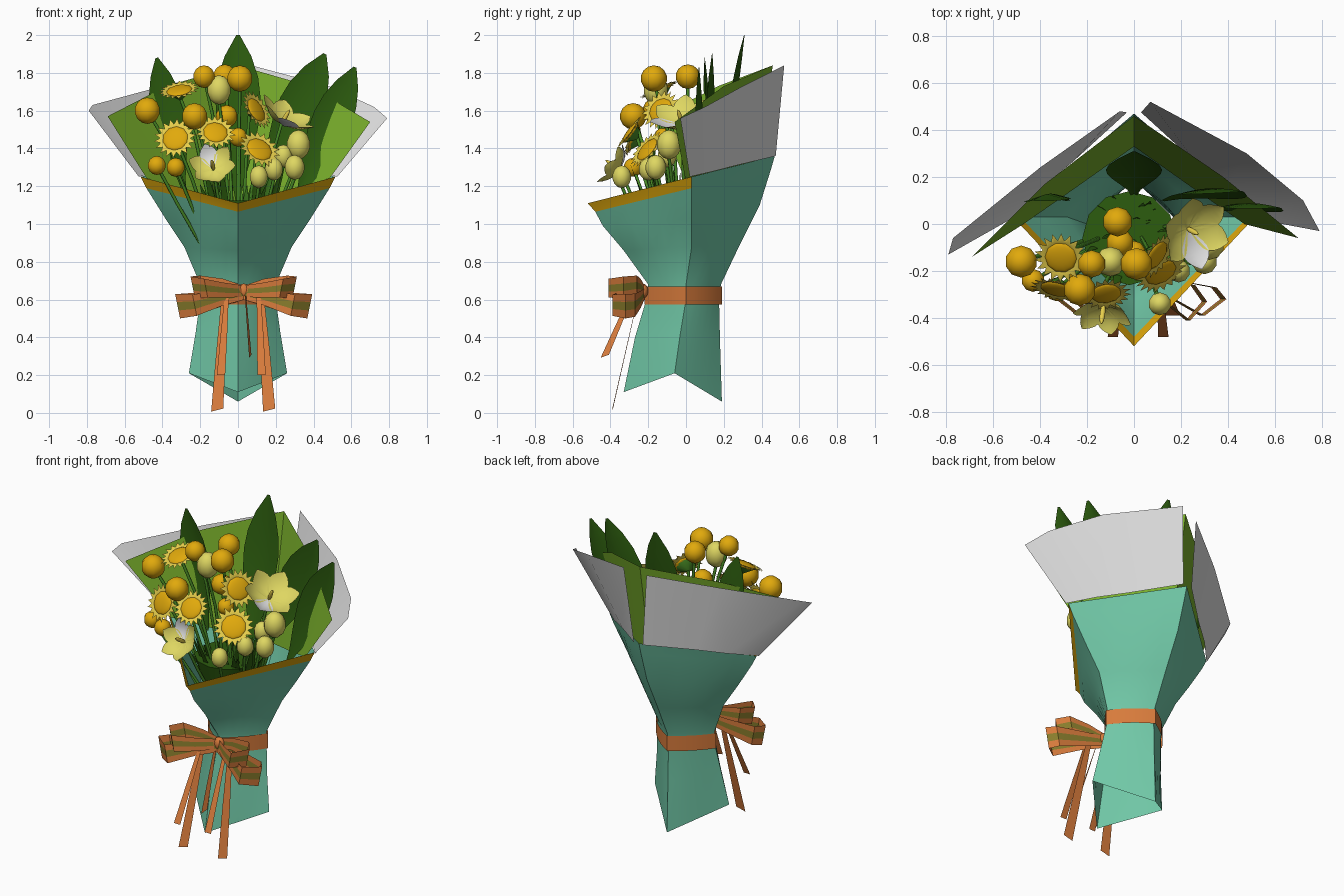
import bpy, bmesh, math, random
from mathutils import Vector as V

random.seed(4)
cube = bpy.data.objects.get("Cube")
if cube:
    bpy.data.objects.remove(cube, do_unlink=True)


def material(name, r, g, b):
    m = bpy.data.materials.new(name)
    lin = [(c / 255) ** 2.2 for c in (r, g, b)] + [1]
    m.diffuse_color = lin
    m.use_nodes = True
    m.node_tree.nodes["Principled BSDF"].inputs["Base Color"].default_value = lin
    return m


TEAL = material("teal paper", 112, 198, 165)
WHITE = material("white paper", 225, 225, 225)
LIME = material("lime paper", 122, 176, 48)
LEAF = material("dark leaf", 48, 92, 22)
GOLD = material("gold", 224, 168, 20)
PALE = material("pale yellow", 222, 214, 98)
PETAL = material("petal yellow", 240, 214, 80)
ORANGE = material("orange ribbon", 214, 122, 62)
OLIVE = material("olive stripe", 136, 124, 48)
STEM = material("stem green", 74, 138, 42)


def finish(name, mesh, mats, angle=40):
    for m in mats:
        mesh.materials.append(m)
    for p in mesh.polygons:
        p.use_smooth = True
    mesh.set_sharp_from_angle(angle=math.radians(angle))
    ob = bpy.data.objects.new(name, mesh)
    bpy.context.collection.objects.link(ob)
    return ob


def loft(name, rows, mats, closed=False, rule=None):
    """Skin a grid of points; rule(row, column) picks the material slot."""
    n = len(rows[0])
    cols = n if closed else n - 1
    faces, slots = [], []
    for i in range(len(rows) - 1):
        for j in range(cols):
            k = (j + 1) % n
            faces.append((i * n + j, i * n + k, (i + 1) * n + k, (i + 1) * n + j))
            slots.append(rule(i, j) if rule else 0)
    mesh = bpy.data.meshes.new(name)
    mesh.from_pydata([tuple(p) for r in rows for p in r], [], faces)
    mesh.polygons.foreach_set("material_index", slots)
    return finish(name, mesh, mats)


def ring(front, side, back, bulge, grow=0.0, n=6):
    """Four-cornered paper section with softly bowed sides."""
    x, y, z = side
    corners = [V((0, front[0] - grow, front[1])), V((x + grow, y, z)),
               V((0, back[0] + grow, back[1])), V((-x - grow, y, z))]
    pts = []
    for i, a in enumerate(corners):
        b = corners[(i + 1) % 4]
        out = V((b.y - a.y, a.x - b.x, 0)).normalized()
        for k in range(n):
            t = k / n
            pts.append(a.lerp(b, t) + out * bulge * 4 * t * (1 - t))
    return pts


# Wrapping paper with a gold trim on the two front faces
paper = [((-.33, .11), (.26, -.06, .21), (.19, .06), 0),
         ((-.27, .4), (.225, -.03, .42), (.18, .38), .01),
         ((-.21, .6), (.2, 0, .6), (.175, .6), .015),
         ((-.2, .68), (.2, 0, .68), (.185, .68), .015),
         ((-.33, .86), (.285, .03, .88), (.28, .88), .02),
         ((-.44, .99), (.385, .03, 1.03), (.39, 1.1), .015),
         ((-.48, 1.065), (.485, .03, 1.19), (.45, 1.29), 0),
         ((-.52, 1.11), (.515, .03, 1.25), (.47, 1.36), 0)]
loft("paper_wrap", [ring(*lv) for lv in paper], [TEAL, GOLD], True,
     lambda i, j: int(i == 6 and (j < 6 or j >= 18)))

# Ribbon band round the waist
loft("ribbon_band", [ring((-.21, z), (.2, 0, z), (.18, z), .015, .01)
                     for z in (.575, .67)], [ORANGE], True)

# Outer white sheets and inner lime sheet
loft("white_sheet_right",
     [[(.525, .02, 1.25), (.4, .15, 1.28), (.26, .265, 1.31), (.03, .475, 1.36)],
      [(.79, -.03, 1.56), (.72, .1, 1.62), (.48, .3, 1.73), (.07, .52, 1.84)]], [WHITE])
loft("white_sheet_left",
     [[(-.525, .02, 1.25), (-.4, .15, 1.28), (-.26, .265, 1.31), (-.03, .475, 1.36)],
      [(-.79, -.13, 1.6), (-.77, -.06, 1.63), (-.4, .24, 1.73), (-.06, .48, 1.81)]], [WHITE])
loft("lime_sheet",
     [[(-.47, 0, 1.22), (-.24, .16, 1.14), (0, .33, 1.06), (.24, .16, 1.14), (.47, 0, 1.22)],
      [(-.69, -.14, 1.57), (-.38, .17, 1.73), (0, .46, 1.84), (.38, .2, 1.73), (.7, -.06, 1.54)]],
     [LIME])


# Leaves and petals share one cupped blade
def blade(name, base, tip, width, normal, mat, cup=.25, bend=.0, peak=1.0):
    base, tip, normal = V(base), V(tip), V(normal).normalized()
    side = (tip - base).cross(normal).normalized()
    rows = []
    for i in range(9):
        t = i / 8
        w = width / 2 * max(.04, math.sin(math.pi * t ** peak)) ** .8
        c = base.lerp(tip, t) + normal * bend * math.sin(math.pi * t)
        rows.append([c - side * w + normal * cup * w, c, c + side * w + normal * cup * w])
    return loft(name, rows, [mat])


for base, tip, width in [((0, .12, 1.1), (0, .31, 2), .24),
                         ((-.28, .1, 1.15), (-.43, .1, 1.88), .18),
                         ((.12, .1, 1.15), (.46, .14, 1.9), .24),
                         ((.3, .05, 1.1), (.62, .07, 1.83), .21)]:
    blade("tall_leaf", base, tip, width, (0, -1, .2), LEAF, .3, -.03, 1.4)


def solid(name, build, mat, loc, scale=(1, 1, 1), normal=(0, 0, 1)):
    bm = bmesh.new()
    build(bm)
    mesh = bpy.data.meshes.new(name)
    bm.to_mesh(mesh)
    bm.free()
    ob = finish(name, mesh, [mat], 60)
    ob.location, ob.scale = loc, scale
    ob.rotation_euler = V(normal).to_track_quat("Z", "Y").to_euler()
    return ob


def ball(bm):
    bmesh.ops.create_uvsphere(bm, u_segments=10, v_segments=7, radius=1)


def cone(r1, r2, depth, n=12):
    return lambda bm: bmesh.ops.create_cone(bm, cap_ends=True, segments=n,
                                            radius1=r1, radius2=r2, depth=depth)


heads = []

# Gold ball flowers
for x, y, z, r in [(-.48, -.16, 1.6, .07), (-.18, -.17, 1.78, .06), (.01, -.17, 1.77, .07),
                   (-.07, .01, 1.78, .065), (-.23, -.28, 1.57, .07), (-.06, -.08, 1.57, .06),
                   (0, -.12, 1.46, .05), (-.43, -.24, 1.31, .05), (-.33, -.28, 1.3, .05)]:
    solid("gold_ball", ball, GOLD, (x, y, z), (r, r, r))
    heads.append((x, y, z))

# Pale buds
for x, y, z, r in [(-.1, -.16, 1.71, .065), (.11, -.34, 1.25, .05), (.19, -.2, 1.29, .05),
                   (.3, -.16, 1.3, .055), (.32, -.09, 1.42, .065), (.24, -.1, 1.36, .05)]:
    solid("pale_bud", ball, PALE, (x, y, z), (r, r, r * 1.2))
    heads.append((x, y, z - r))

# Sunflowers: jagged petal ring, domed disc, green cup behind
for x, y, z, nrm, s in [(-.33, -.27, 1.45, (-.2, -.9, .4), 1), (-.12, -.29, 1.48, (.1, -.8, .6), .95),
                        (.11, -.2, 1.39, (.4, -.7, .6), 1.05), (.09, -.13, 1.6, (.75, -.5, .45), 1),
                        (-.31, -.14, 1.7, (-.15, -.4, .9), 1)]:
    c, nrm = V((x, y, z)), V(nrm).normalized()
    u = nrm.orthogonal().normalized()
    w = nrm.cross(u)
    rows = []
    for r, h, jag in ((.05, 0, 0), (.08, .014, 0), (.098, .012, .016)):
        rows.append([c + nrm * h + (u * math.cos(a) + w * math.sin(a)) * s
                     * (r + jag * (-1) ** k)
                     for k in range(36) for a in [k * math.tau / 36]])
    loft("sunflower_petals", rows, [PETAL], True)
    solid("sunflower_disc", ball, GOLD, c + nrm * .006, (.07 * s, .07 * s, .018), nrm)
    solid("sunflower_cup", cone(.012, .06, .04), STEM, c - nrm * .022, normal=nrm)
    heads.append(tuple(c - nrm * .04))

# Open lilies
for x, y, z, nrm, size in [(-.13, -.35, 1.29, (-.1, -.8, .5), .14),
                           (.23, -.02, 1.53, (.45, -.25, .8), .18)]:
    c, nrm = V((x, y, z)), V(nrm).normalized()
    u = nrm.orthogonal().normalized()
    w = nrm.cross(u)
    for k in range(6):
        a = k * math.tau / 6
        d = u * math.cos(a) + w * math.sin(a)
        blade("lily_petal", c, c + d * size * .9 + nrm * size * .45, size * .68,
              nrm - d * .5, WHITE if k == 4 else PALE, .3, -.02, 1.3)
    solid("lily_heart", ball, PETAL, c + nrm * .04, (.012, .012, .05), nrm)
    heads.append((x, y, z))

# Foliage mass, grass blades and stems
solid("foliage_core", cone(.08, .2, .45), LEAF, (-.02, -.06, .9))
for k in range(26):
    a, r = random.uniform(0, math.tau), random.uniform(.12, .3)
    x, y = r * math.cos(a), -.08 + r * .8 * math.sin(a)
    blade("grass_blade", (x * .5, y * .5, .95), (x, y, random.uniform(1.15, 1.32)),
          .035, (x, y - .3, .1), STEM if k % 3 == 0 else LEAF)
curve = bpy.data.curves.new("stems", "CURVE")
curve.dimensions = "3D"
curve.bevel_depth, curve.bevel_resolution = .009, 1
for x, y, z in heads:
    sp = curve.splines.new("POLY")
    sp.points.add(2)
    for p, co in zip(sp.points, [(x * .2, y * .2, .7), (x * .75, y * .75, z - .2), (x, y, z)]):
        p.co = (*co, 1)
curve.materials.append(STEM)
bpy.context.collection.objects.link(bpy.data.objects.new("stems", curve))

# Bow loops with an olive centre stripe, mirrored
upper = [(.0, -.22, .645), (.1, -.24, .67), (.22, -.26, .675), (.27, -.33, .665),
         (.2, -.41, .66), (.1, -.33, .65), (.0, -.24, .645)]
lower = [(.0, -.22, .63), (.15, -.24, .6), (.31, -.27, .57), (.35, -.32, .565),
         (.26, -.39, .57), (.12, -.31, .61), (.0, -.25, .63)]
for s in (-1, 1):
    for path in (upper, lower):
        rows = []
        for x, y, z in path:
            h = .03 + .1 * x
            rows.append([(.03 + s * (x + .2 * h * k), y, z + h * k) for k in (-1, -.35, .35, 1)])
        loft("bow_loop", rows, [ORANGE, OLIVE], rule=lambda i, j: int(j == 1))
solid("bow_knot", ball, ORANGE, (.03, -.23, .645), (.035, .03, .04))

# Ribbon tails
for top, end, wide in [((-.07, -.25, .63), (-.11, -.39, .015), (.032, 0, .008)),
                       ((.12, -.25, .63), (.165, -.39, .015), (.032, 0, .008)),
                       ((-.06, -.29, .62), (-.09, -.48, .2), (.022, 0, 0)),
                       ((.11, -.29, .62), (.125, -.48, .2), (.022, 0, 0)),
                       ((.04, -.29, .62), (.065, -.43, .3), (.006, .022, .008))]:
    top, end, wide = V(top), V(end), V(wide)
    loft("ribbon_tail", [[c - wide * g, c + wide * g] for c, g in
                         ((top, .5), (top.lerp(end, .5), .8), (end, 1))], [ORANGE])
